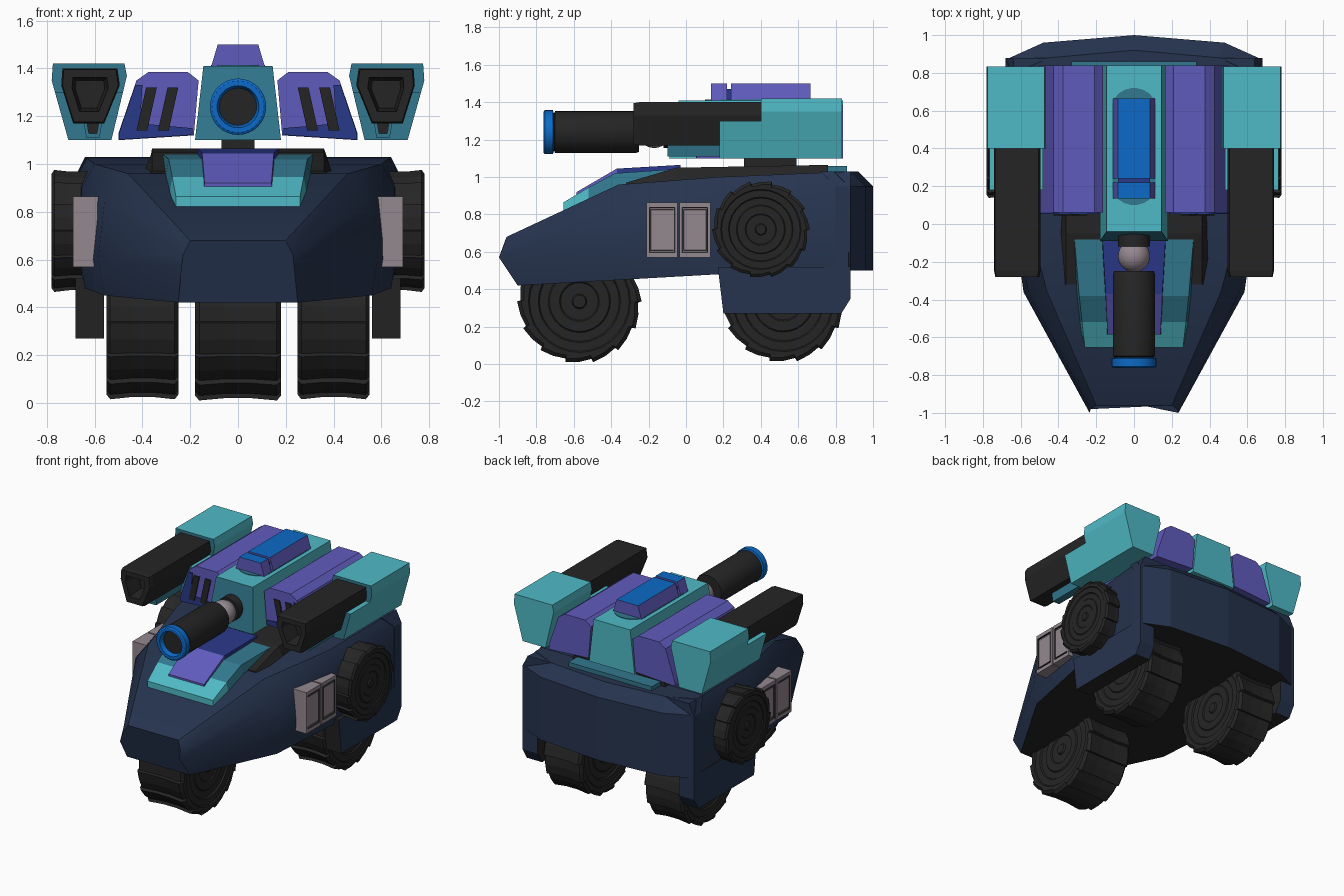
import bpy, bmesh, math
from mathutils import Vector

cube = bpy.data.objects.get("Cube")
if cube:
    bpy.data.objects.remove(cube, do_unlink=True)


def material(name, hex_colour):
    srgb = [int(hex_colour[i:i + 2], 16) / 255 for i in (0, 2, 4)]
    rgba = [c / 12.92 if c < 0.04045 else ((c + 0.055) / 1.055) ** 2.4 for c in srgb] + [1]
    m = bpy.data.materials.new(name)
    m.use_nodes = True
    m.diffuse_color = rgba
    m.node_tree.nodes["Principled BSDF"].inputs["Base Color"].default_value = rgba
    return m


navy = material("navy armour", "26344F")
black = material("black rubber", "252525")
teal = material("teal", "4FBAC6")
dark_teal = material("dark teal", "32788E")
purple = material("purple", "605BBE")
indigo = material("indigo", "283888")
blue = material("bright blue", "0C6AC8")
grey = material("warm grey", "94888F")


def loft(name, rings, mats, rule=None, mirror=False, smooth=False):
    """Skin a list of equal rings, cap both ends, colour faces by rule."""
    bm = bmesh.new()
    rows = [[bm.verts.new(p) for p in ring] for ring in rings]
    n = len(rows[0])
    for a, b in zip(rows, rows[1:]):
        for i in range(n):
            j = (i + 1) % n
            bm.faces.new((a[i], a[j], b[j], b[i]))
    bm.faces.new(rows[0])
    bm.faces.new(rows[-1])
    bmesh.ops.recalc_face_normals(bm, faces=bm.faces[:])
    bm.normal_update()
    if rule:
        for f in bm.faces:
            f.material_index = int(rule(f.calc_center_median(), f.normal))
    me = bpy.data.meshes.new(name)
    bm.to_mesh(me)
    bm.free()
    for m in mats:
        me.materials.append(m)
    ob = bpy.data.objects.new(name, me)
    bpy.context.collection.objects.link(ob)
    if mirror:
        ob.modifiers.new("mirror", "MIRROR").use_axis[0] = True
    if smooth:
        bpy.ops.object.select_all(action="DESELECT")
        ob.select_set(True)
        bpy.context.view_layer.objects.active = ob
        bpy.ops.object.shade_smooth_by_angle(angle=math.radians(35))
    return ob


def along_y(poly, y):
    return [(x, y, z) for x, z in poly]


def along_x(poly, x):
    return [(x, y, z) for y, z in poly]


def shrink(poly, k):
    cx = sum(p[0] for p in poly) / len(poly)
    cz = sum(p[1] for p in poly) / len(poly)
    return [(cx + (x - cx) * k, cz + (z - cz) * k) for x, z in poly]


def trap(w0, z0, w1, z1):
    return [(-w0, z0), (w0, z0), (w1, z1), (-w1, z1)]


def box(name, x, y, z, mats, **kw):
    rect = [(x[0], z[0]), (x[1], z[0]), (x[1], z[1]), (x[0], z[1])]
    return loft(name, [along_y(rect, y[0]), along_y(rect, y[1])], mats, **kw)


def circle(r, y, z, n=32):
    return [(r * math.cos(i * math.tau / n), y, z + r * math.sin(i * math.tau / n)) for i in range(n)]


def station(ys, ws, zs):
    half = list(zip(ws, ys, zs))
    return half + [(-x, y, z) for x, y, z in reversed(half)]


# Hull body
hull = [station((-.9, -1, -.98, -.96), (.25, .235, .23, .2), (.42, .57, .62, .68)),
        station([-.36] * 4, (.56, .585, .56, .46), (.45, .6, .84, .96)),
        station([.17] * 4, (.64, .66, .655, .6), (.48, .6, .9, 1.0)),
        station([.88] * 4, (.68, .68, .68, .64), (.5, .6, .95, 1.03))]
loft("hull", hull, [navy, black], lambda c, n: n.z < -.8, smooth=True)

# Curved rear armour
plan = [(.68, .8), (.68, .87), (.48, .96), (0, 1), (-.48, .96), (-.68, .87), (-.68, .8)]
rear = [[(x, y, z) for x, y in plan] for z in (.5, .95)]
rear.append([(x * .94, y - .08, 1.03) for x, y in plan])
loft("rear_armour", rear, [navy, black], lambda c, n: n.z < -.8)

# Rear side skirts
skirt = [(.17, .52), (.2, .27), (.83, .27), (.88, .35), (.88, .52)]
loft("side_skirt", [along_x(skirt, .56), along_x(skirt, .68)], [navy, black],
     lambda c, n: n.x < .5 and n.y < .5, mirror=True)

# Deck, rear strip and front hood
loft("deck", [along_y(trap(.42, .9, .36, .97), -.32), along_y(trap(.4, .95, .36, 1.05), -.05),
              along_y(trap(.38, .95, .36, 1.065), .76)], [black])
box("deck_strip", (-.33, .33), (.76, .86), (1.0, 1.06), [dark_teal])
loft("hood", [along_y(trap(.26, .82, .26, .865), -.655), along_y(trap(.29, .86, .275, .945), -.52),
              along_y(trap(.31, .9, .29, 1.02), -.38), along_y(trap(.34, .94, .32, 1.045), -.02)],
     [dark_teal, teal], lambda c, n: c.y < -.5)
loft("hood_panel", [along_y(trap(.15, .85, .14, .92), -.585), along_y(trap(.16, .9, .15, 1.045), -.37),
                    along_y(trap(.18, .95, .17, 1.065), -.03)],
     [indigo, purple], lambda c, n: c.y < -.4)

# Side access panels, framed
for i, y in enumerate((-.21, -.035)):
    frame = [(y, .57), (y + .165, .57), (y + .165, .865), (y, .865)]
    rings = [along_x(frame, .58), along_x(frame, .69), along_x(shrink(frame, .82), .69),
             along_x(shrink(frame, .8), .678), along_x(shrink(frame, .74), .678),
             along_x(shrink(frame, .72), .686)]
    loft(f"access_panel_{i + 1}", rings, [grey, black],
         lambda c, n: n.x < .9 and .66 < c.x < .689, mirror=True)


# Wheels: saw-tooth tread with stepped hub rings
def wheel(name, cx, cy, cz, r, w, mirror):
    side = [(.1, .97), (.12, .9), (.3, .9), (.32, .94), (.48, .94), (.5, .9), (.64, .9),
            (.66, .96), (.8, .96), (.82, 1), (.94, 1), (1, .9)]
    profile = [(k, -h) for k, h in side] + [(.97, -.3), (.97, .3)] + [(k, h) for k, h in side[::-1]]
    rings, teeth = [], 14
    for k, h in profile:
        ring = []
        for t in range(teeth):
            for step in (0, .5, .96):
                a = (t + step) * math.tau / teeth
                d = r * k * (1 - (.06 * step if k > .9 else 0))
                ring.append((cx + h * w / 2, cy + d * math.cos(a), cz + d * math.sin(a)))
        rings.append(ring)
    loft(name, rings, [black], mirror=mirror)


wheel("front_wheel", 0, -.57, .335, .333, .36, False)
wheel("rear_wheel", .4, .52, .335, .328, .3, True)
wheel("spare_wheel", .67, .4, .72, .262, .22, True)

# Turret pedestal and core
box("turret_neck", (-.07, .07), (.31, .59), (1.03, 1.13), [black])
core = [trap(.18, 1.1, .145, 1.41)]
loft("turret_core", [[(-.18, -.09, 1.1), (.18, -.09, 1.1), (.145, -.04, 1.41), (-.145, -.04, 1.41)],
                     along_y(core[0], .84)], [teal, dark_teal], lambda c, n: n.y < -.5)
oval = [(.115 * math.cos(a), .41 + .21 * (1 if math.sin(a) > 0 else -1) + .1 * math.sin(a))
        for a in [(i + .5) * math.tau / 20 for i in range(20)]]
loft("hatch_surround", [[(x, y, z) for x, y in oval] for z in (1.405, 1.414)], [dark_teal])

# Roof hatch in two pieces with blue lids
for name, y0, y1 in (("hatch_front", .135, .22), ("hatch_rear", .24, .665)):
    loft(name, [along_y(trap(.115, 1.4, .085, 1.5), y) for y in (y0, y1)],
         [purple, blue], lambda c, n: n.z > .9)
box("hatch_joint", (-.085, .085), (.2, .26), (1.4, 1.47), [indigo])

# Engine blocks beside the core with slanted front vents
block = [(.185, 1.12), (.5, 1.1), (.5, 1.13), (.425, 1.35), (.375, 1.385), (.21, 1.385), (.165, 1.35)]
loft("engine_block", [along_y(block, .06), along_y(block, .84)], [purple], mirror=True)
shade = [(.19, 1.122), (.498, 1.102), (.498, 1.13), (.43, 1.33), (.4, 1.33), (.41, 1.17), (.19, 1.15)]
loft("engine_shade", [along_y(shade, .053), along_y(shade, .061)], [indigo], mirror=True)
for i, x in enumerate((.29, .38)):
    slit = [(x, 1.14), (x + .045, 1.14), (x + .005, 1.32), (x - .04, 1.32)]
    loft(f"engine_vent_{i + 1}", [along_y(slit, .046), along_y(slit, .054)], [black], mirror=True)

# Outer gun pods: stepped teal housing
upper = [(.53, 1.1), (.71, 1.1), (.78, 1.35), (.775, 1.42), (.475, 1.42), (.465, 1.37)]
lower = [(.53, 1.1), (.71, 1.1), (.766, 1.3), (.482, 1.3)]
for name, poly, y in (("pod_housing", upper, .4), ("pod_lower_housing", lower, .18)):
    loft(name, [along_y(poly, y), along_y(poly, .835)], [teal, dark_teal],
         lambda c, n: n.y < -.5, mirror=True)

# Pod guns with hollow muzzles
gun = [(.56, 1.17), (.69, 1.17), (.74, 1.33), (.735, 1.4), (.505, 1.4), (.495, 1.33)]
hole = shrink(gun, .62)
loft("pod_gun", [along_y(gun, .45), along_y(gun, -.25), along_y(shrink(gun, .95), -.28),
                 along_y(hole, -.28), along_y(shrink(gun, .5), -.16)], [black], mirror=True)
tube = [(.58, 1.11), (.635, 1.11), (.65, 1.195), (.565, 1.195)]
loft("pod_under_tube", [along_y(tube, .2), along_y(tube, -.1), along_y(shrink(tube, .6), -.1),
                        along_y(shrink(tube, .6), 0)], [dark_teal, black],
     lambda c, n: n.y < -.5 and c.y > -.05, mirror=True)

# Main cannon: mount, ball joint, barrel and muzzle ring
axis = 1.24
loft("cannon_mount", [circle(.085, 0, axis), circle(.085, -.12, axis)], [black], smooth=True)
ball = [circle(.085 * math.sin(t * math.pi / 12), -.17 - .085 * math.cos(t * math.pi / 12), axis)
        for t in range(1, 12)]
loft("cannon_ball_joint", ball, [grey], smooth=True)
loft("cannon_barrel", [circle(.105, -.25, axis), circle(.112, -.27, axis), circle(.112, -.7, axis),
                       circle(.1, -.705, axis), circle(.1, -.72, axis), circle(.08, -.72, axis),
                       circle(.08, -.5, axis)], [black], smooth=True)
loft("muzzle_ring", [circle(.08, -.7, axis), circle(.118, -.712, axis), circle(.118, -.755, axis),
                     circle(.108, -.762, axis), circle(.088, -.762, axis), circle(.078, -.73, axis)],
     [blue, black], lambda c, n: n.y < -.9 and c.y > -.74, smooth=True)
